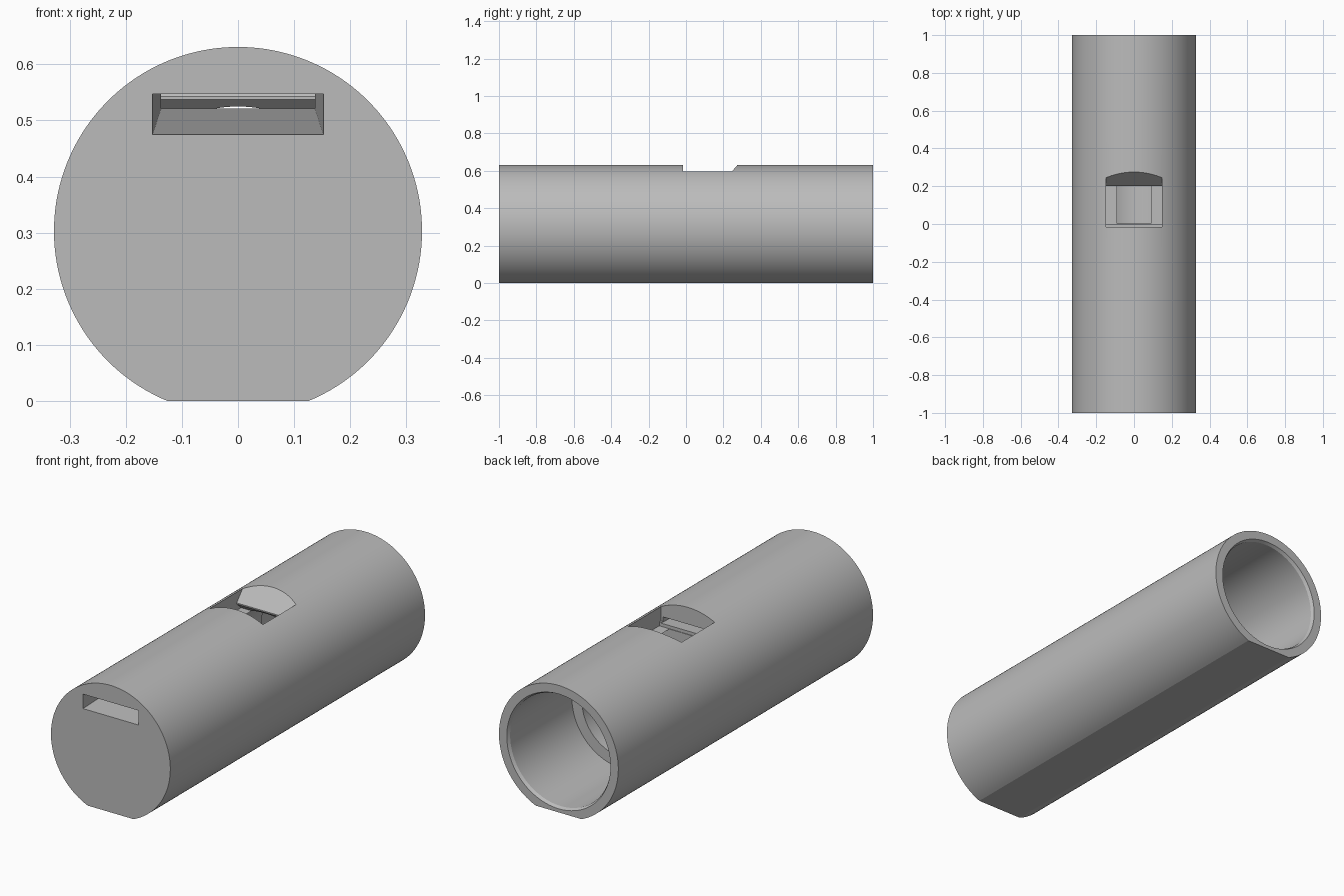
import bpy
import bmesh
import math

if "Cube" in bpy.data.objects:
    bpy.data.objects.remove(bpy.data.objects["Cube"], do_unlink=True)

OUTER = 0.328        # tube radius
AXIS = 0.303         # height of the tube axis
SEGMENTS = 128

grey = bpy.data.materials.new("plain_grey")
grey.use_nodes = True
grey.diffuse_color = (0.5, 0.5, 0.5, 1)
grey.node_tree.nodes["Principled BSDF"].inputs["Base Color"].default_value = grey.diffuse_color


def loft(name, sections):
    """Closed solid through a list of matching point loops."""
    bm = bmesh.new()
    loops = [[bm.verts.new(p) for p in section] for section in sections]
    count = len(loops[0])
    for a, b in zip(loops, loops[1:]):
        for i in range(count):
            j = (i + 1) % count
            bm.faces.new((a[i], a[j], b[j], b[i]))
    bm.faces.new(loops[0])
    bm.faces.new(loops[-1])
    bmesh.ops.recalc_face_normals(bm, faces=bm.faces)
    mesh = bpy.data.meshes.new(name)
    bm.to_mesh(mesh)
    bm.free()
    mesh.materials.append(grey)
    obj = bpy.data.objects.new(name, mesh)
    bpy.context.collection.objects.link(obj)
    return obj


def arc(y, radius, gap=0.0):
    """Loop around the tube axis, leaving a gap angle either side of the bottom."""
    steps = SEGMENTS if gap == 0 else SEGMENTS - 1
    start, sweep = -math.pi / 2 + gap, 2 * math.pi - 2 * gap
    return [(radius * math.cos(start + sweep * i / steps), y,
             AXIS + radius * math.sin(start + sweep * i / steps))
            for i in range(SEGMENTS)]


def slot(y, half_width, low, high):
    return [(-half_width, y, low), (half_width, y, low),
            (half_width, y, high), (-half_width, y, high)]


# Round tube with a flat underside
flat = math.acos(AXIS / OUTER)
body = loft("whistle_body", [arc(-1, OUTER, flat), arc(1, OUTER, flat)])

# Sound window with its lip, undercut blade and ramp
window_profile = [(-0.015, 0.7), (-0.015, 0.525), (0, 0.525), (0, 0.506),
                  (0.235, 0.506), (0.2, 0.537), (0.2, 0.543), (0.334, 0.7)]
window = loft("window_cutter", [[(x, y, z) for y, z in window_profile]
                                for x in (-0.147, 0.147)])

# Stepped bore, open at the back with a small chamfer
bore = loft("bore_cutter", [arc(y, r) for y, r in (
    (0.003, 0.222), (0.5, 0.222), (0.5, 0.277), (0.985, 0.277),
    (1, 0.285), (1.05, 0.285))])

# Tapered air channel from the front end to the window
windway = loft("windway_cutter", [slot(-1.05, 0.1528, 0.4727, 0.547),
                                  slot(0.005, 0.137, 0.522, 0.547)])

for cutter in (window, bore, windway):
    cutter.hide_render = True
    mod = body.modifiers.new(cutter.name, 'BOOLEAN')
    mod.operation = 'DIFFERENCE'
    mod.solver = 'EXACT'
    mod.object = cutter

bpy.ops.object.select_all(action='DESELECT')
body.select_set(True)
bpy.context.view_layer.objects.active = body
for mod in list(body.modifiers):
    bpy.ops.object.modifier_apply(modifier=mod.name)
for cutter in (window, bore, windway):
    bpy.data.objects.remove(cutter, do_unlink=True)

bpy.ops.object.shade_smooth_by_angle(angle=math.radians(20))
